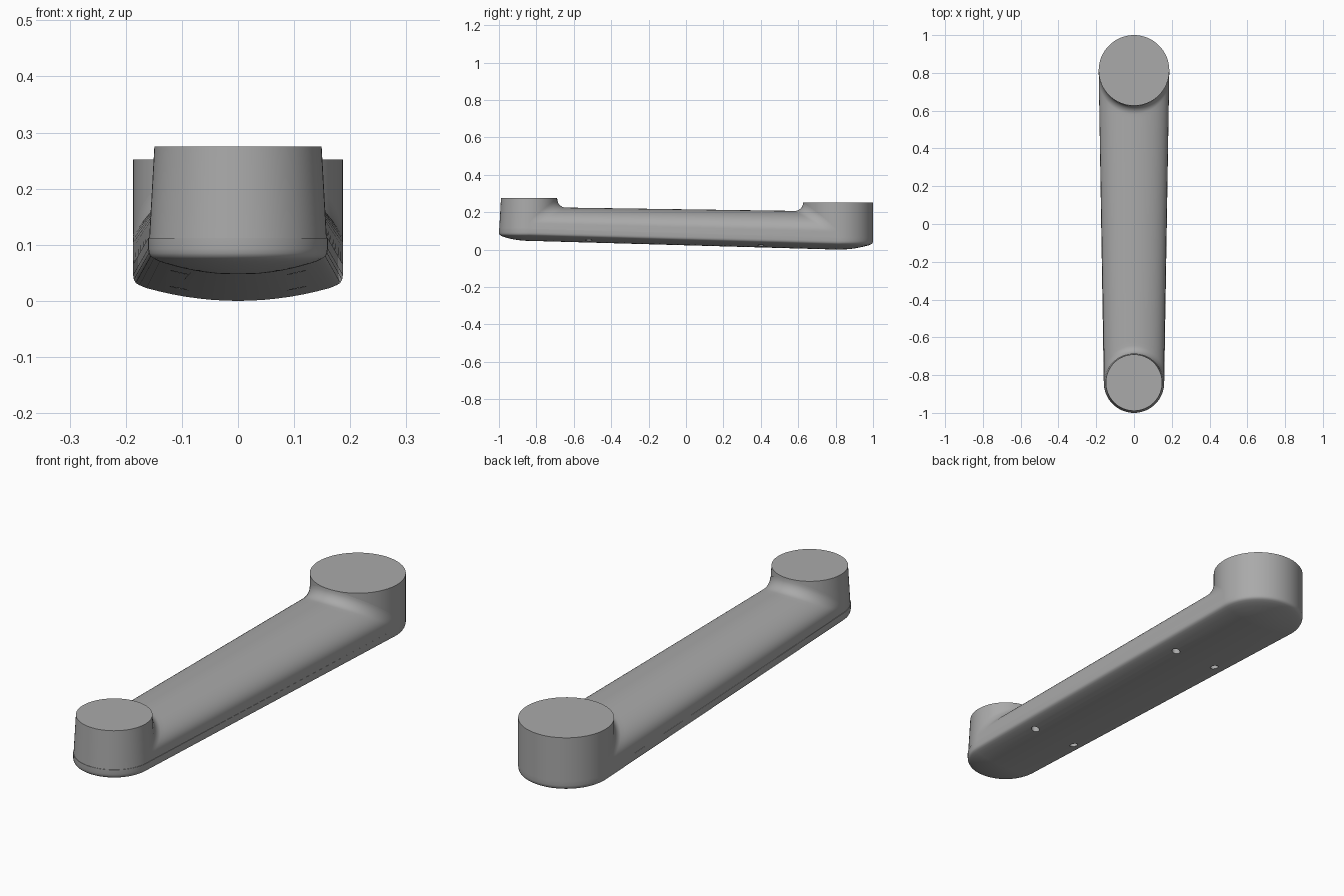
import bpy, bmesh, math

old = bpy.data.objects.get("Cube")
if old:
    bpy.data.objects.remove(old, do_unlink=True)

grey = bpy.data.materials.new("mid_grey")
grey.use_nodes = True
colour = (0.4, 0.4, 0.4, 1)
grey.diffuse_color = colour
grey.node_tree.nodes["Principled BSDF"].inputs["Base Color"].default_value = colour

# Main dimensions: the two end centres, radii and cap heights
FRONT_Y, BACK_Y = -0.84, 0.813
FRONT_R, BACK_R = 0.16, 0.187
FRONT_TOP, BACK_TOP = 0.275, 0.252
FILLET = 0.045
STEPS = 32


def floor_z(y):
    """Height of the underside's centre line."""
    y = min(max(y, FRONT_Y), BACK_Y)
    return 0.047 * (BACK_Y - y) / (BACK_Y - FRONT_Y)


def front_radius(z):
    """The front end narrows slightly towards its top."""
    return FRONT_R - max(0, z - 0.08) * 0.056


def loft(name, rings, closed, fill_last=False):
    bm = bmesh.new()
    rows = [[bm.verts.new(p) for p in ring] for ring in rings]
    n = len(rows[0])
    for a, b in zip(rows, rows[1:]):
        for i in range(n if closed else n - 1):
            j = (i + 1) % n
            bm.faces.new((a[i], a[j], b[j], b[i]))
    if fill_last:
        bm.faces.new(rows[-1])
    bmesh.ops.remove_doubles(bm, verts=bm.verts, dist=1e-5)
    bmesh.ops.recalc_face_normals(bm, faces=bm.faces)
    mesh = bpy.data.meshes.new(name)
    bm.to_mesh(mesh)
    bm.free()
    mesh.materials.append(grey)
    obj = bpy.data.objects.new(name, mesh)
    bpy.context.collection.objects.link(obj)
    return obj


def smooth(obj):
    bpy.ops.object.select_all(action='DESELECT')
    obj.select_set(True)
    bpy.context.view_layer.objects.active = obj
    bpy.ops.object.shade_smooth_by_angle(angle=math.radians(35))


# Underside shell: tapered stadium with a shallow belly and rounded rim
def stadium(scale, height):
    ring = []
    for yc, r, start in ((BACK_Y, BACK_R, 0), (FRONT_Y, FRONT_R, math.pi)):
        for i in range(STEPS + 1):
            a = start + math.pi * i / STEPS
            ring.append((scale * r * math.cos(a), yc + scale * r * math.sin(a),
                         floor_z(yc) + height))
    return ring


belly = [(s / 8, 0.03 * (s / 8) ** 2) for s in range(8)]
rim = [(0.94, 0.028), (0.975, 0.032), (0.993, 0.038), (1, 0.046), (1, 0.065), (0, 0.065)]
base = loft("underside_shell", [stadium(s, h) for s, h in belly + rim], True)

# Screw holes in the underside
for x in (-0.105, 0.105):
    for y in (-0.52, 0.4):
        bpy.ops.mesh.primitive_cylinder_add(vertices=20, radius=0.017, depth=0.08,
                                            location=(x, y, floor_z(y)))
        cutter = bpy.context.object
        cutter.name = "hole_cutter"
        cutter.hide_render = True
        cutter.data.materials.append(grey)
        bpy.context.view_layer.objects.active = base
        mod = base.modifiers.new("screw_hole", 'BOOLEAN')
        mod.operation = 'DIFFERENCE'
        mod.object = cutter
        bpy.ops.object.modifier_apply(modifier=mod.name)
        bpy.data.objects.remove(cutter, do_unlink=True)
smooth(base)


# End caps: short flat-topped drums
def cap(name, yc, top, radius):
    low = floor_z(yc) + 0.055
    rings = []
    for k in range(5):
        z = low + (top - low) * k / 4
        rings.append([(radius(z) * math.cos(a), yc + radius(z) * math.sin(a), z)
                      for a in (math.pi * i / STEPS for i in range(2 * STEPS))])
    smooth(loft(name, rings, True, True))


cap("front_cap", FRONT_Y, FRONT_TOP, front_radius)
cap("back_cap", BACK_Y, BACK_TOP, lambda z: BACK_R)


# Arched beam between the caps, flaring up into each with a fillet
def flare(d):
    if d >= FILLET:
        return 0
    return FILLET - math.sqrt(FILLET ** 2 - (FILLET - d) ** 2)


def beam_point(angle, drop, t, along):
    c, s = math.cos(angle), math.sin(angle)

    def arch(y):
        spring = floor_z(y) + 0.095
        return spring + (0.2155 - 0.0145 * y - spring) * c - drop

    r0 = front_radius(arch(FRONT_Y))
    y0, y1 = FRONT_Y + r0 * c, BACK_Y - BACK_R * c
    length = y1 - y0
    d = along if t is None else t * length
    if d < 0:
        d += length
    y = y0 + d
    x = s * (r0 + (BACK_R - r0) * d / length)
    lift = (flare(d) + flare(length - d)) * math.sqrt(max(c, 0))
    return (x, y, arch(y) + lift)


turns = [FILLET * (1 - math.cos(math.pi / 2 * i / 8)) for i in range(9)]
stations = [(None, d) for d in turns]
stations += [(0.05 + 0.9 * i / 12, 0) for i in range(13)]
stations += [(None, -d) for d in reversed(turns[1:])] + [(1, 0)]
section = [(-math.pi / 2, 0.045)]
section += [(math.pi * (i / 40 - 0.5), 0) for i in range(41)]
section += [(math.pi / 2, 0.045)]
smooth(loft("beam", [[beam_point(a, drop, t, d) for a, drop in section]
                     for t, d in stations], False))
